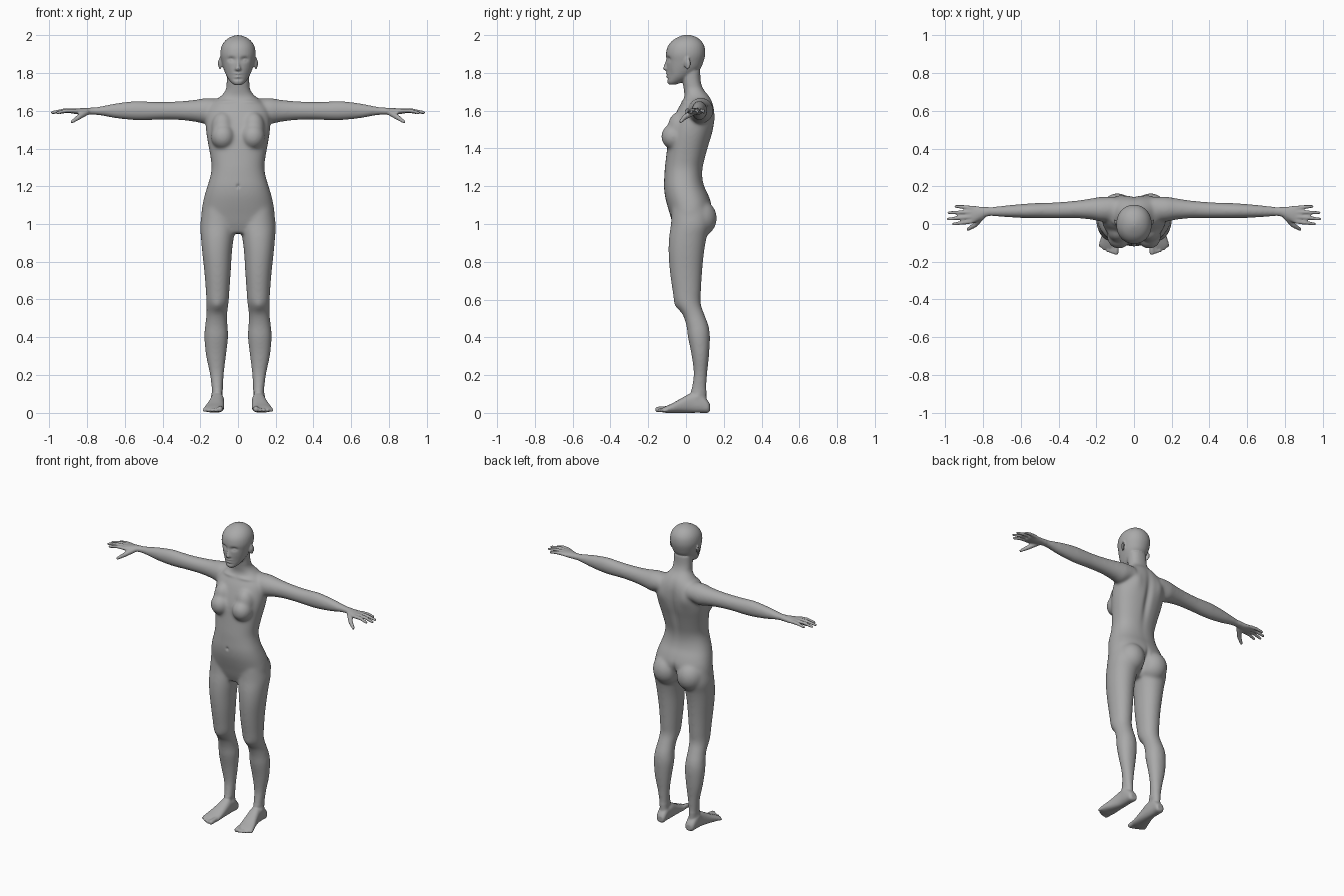
import bpy, bmesh, math
from mathutils import Matrix, Vector

bm = bmesh.new()


def spline(rows, steps=4):
    """Catmull-Rom through the section rows."""
    out = []
    for i in range(len(rows) - 1):
        p = [rows[max(0, min(len(rows) - 1, i + k))] for k in (-1, 0, 1, 2)]
        for s in range(steps):
            t = s / steps
            out.append([0.5 * (2 * b + (c - a) * t + (2 * a - 5 * b + 4 * c - d) * t * t
                               + (3 * b - a - 3 * c + d) * t ** 3) for a, b, c, d in zip(*p)])
    return out + [list(rows[-1])]


def loft(rows, axis='z', side=1, power=2.0, n=32):
    """Skin rounded sections; a row is position, then min/max on the two other axes."""
    rings = []
    for t, a0, a1, b0, b1 in spline(rows):
        ring = []
        for k in range(n):
            c, s = math.cos(2 * math.pi * k / n), math.sin(2 * math.pi * k / n)
            a = (a0 + a1) / 2 + (a1 - a0) / 2 * math.copysign(abs(c) ** (2 / power), c)
            b = (b0 + b1) / 2 + (b1 - b0) / 2 * math.copysign(abs(s) ** (2 / power), s)
            co = {'x': (t, a, b), 'y': (a, t, b), 'z': (a, b, t)}[axis]
            ring.append(bm.verts.new((co[0] * side, co[1], co[2])))
        rings.append(ring)
    for r, q in zip(rings, rings[1:]):
        for k in range(n):
            bm.faces.new((r[k], r[(k + 1) % n], q[(k + 1) % n], q[k]))
    bm.faces.new(rings[0])
    bm.faces.new(rings[-1])


def ball(c, r, side=1, turn=0.0):
    m = (Matrix.Translation((c[0] * side, c[1], c[2])) @ Matrix.Rotation(turn * side, 4, 'Z')
         @ Matrix.Diagonal((*r, 1)))
    bmesh.ops.create_uvsphere(bm, u_segments=24, v_segments=16, radius=1, matrix=m)


def digit(points, radii, side):
    """Finger or toe: tapered segments with round joints."""
    pts = [Vector((p[0] * side, p[1], p[2])) for p in points]
    for p, r in zip(pts, radii):
        bmesh.ops.create_uvsphere(bm, u_segments=12, v_segments=8, radius=r,
                                  matrix=Matrix.Translation(p))
    for p, q, r, s in zip(pts, pts[1:], radii, radii[1:]):
        d = q - p
        m = Matrix.Translation((p + q) / 2) @ d.to_track_quat('Z', 'Y').to_matrix().to_4x4()
        bmesh.ops.create_cone(bm, cap_ends=True, segments=12, radius1=r, radius2=s,
                              depth=d.length, matrix=m)


# Torso and neck: height, half width, front, back
torso = [(.95, .09, -.05, .05), (1.0, .18, -.07, .10), (1.05, .194, -.085, .125),
         (1.1, .189, -.10, .135), (1.15, .178, -.112, .12), (1.2, .163, -.117, .097),
         (1.25, .148, -.115, .087), (1.3, .14, -.112, .09), (1.36, .147, -.105, .105),
         (1.42, .158, -.098, .122), (1.48, .168, -.09, .14), (1.54, .172, -.072, .15),
         (1.6, .165, -.048, .15), (1.64, .14, -.025, .142), (1.675, .095, -.008, .125),
         (1.71, .066, -.012, .095), (1.75, .06, -.018, .079), (1.81, .06, -.03, .075)]
loft([(z, -w, w, f, b) for z, w, f, b in torso], power=2.3)

# Head
head = [(1.737, .018, -.09, -.06), (1.75, .036, -.099, -.02), (1.78, .058, -.099, .03),
        (1.82, .076, -.102, .075), (1.86, .087, -.103, .093), (1.9, .094, -.106, .102),
        (1.94, .088, -.097, .098), (1.97, .07, -.073, .08), (1.99, .043, -.04, .053),
        (2.001, .012, -.01, .02)]
loft([(z, -w, w, f, b) for z, w, f, b in head], power=2.1)
# Nose
loft([(1.812, -.012, .012, -.112, -.08), (1.822, -.018, .018, -.122, -.08),
      (1.835, -.012, .012, -.119, -.08), (1.86, -.008, .008, -.109, -.08),
      (1.885, -.007, .007, -.105, -.08)], n=16)

arm = [(.10, .02, .14, 1.56, 1.665), (.17, .012, .145, 1.532, 1.668),
       (.22, .022, .137, 1.54, 1.66), (.3, .03, .125, 1.55, 1.652),
       (.4, .03, .116, 1.553, 1.648), (.48, .03, .113, 1.55, 1.65),
       (.55, .03, .11, 1.55, 1.652), (.65, .034, .102, 1.56, 1.64),
       (.73, .039, .094, 1.575, 1.624), (.78, .04, .09, 1.579, 1.617),
       (.82, .02, .093, 1.578, 1.615), (.86, .001, .098, 1.583, 1.612),
       (.89, .006, .096, 1.587, 1.608)]
leg = [(.04, .075, .135, .035, .11), (.1, .08, .137, .025, .108), (.2, .075, .149, .04, .112),
       (.3, .063, .17, .03, .122), (.4, .052, .179, .01, .127), (.46, .055, .175, .002, .12),
       (.52, .057, .168, -.018, .098), (.58, .05, .168, -.058, .078), (.65, .045, .171, -.072, .08),
       (.75, .038, .179, -.086, .086), (.85, .032, .19, -.093, .096), (.93, .022, .197, -.09, .11),
       (1.0, .012, .2, -.08, .13), (1.08, .03, .188, -.075, .12)]
foot = [(.127, .085, .125, .01, .045), (.115, .077, .138, 0, .065), (.08, .075, .143, 0, .1),
        (.03, .073, .146, 0, .105), (-.02, .073, .158, 0, .08), (-.07, .074, .175, 0, .052),
        (-.105, .077, .183, 0, .036), (-.125, .085, .178, .003, .026)]
fingers = [((.865, .012, 1.6), (.91, .006, 1.601), (.958, .0, 1.59)),
           ((.865, .037, 1.602), (.92, .033, 1.603), (.986, .026, 1.591)),
           ((.865, .062, 1.601), (.92, .062, 1.602), (.982, .06, 1.591)),
           ((.86, .086, 1.599), (.9, .09, 1.599), (.945, .093, 1.591))]

for s in (1, -1):
    loft(arm, 'x', s)
    loft(leg, 'z', s, 2.1)
    loft(foot, 'y', s, 2.4)
    # Breast, buttock and shoulder cap
    ball((.08, -.065, 1.463), (.064, .067, .068), s)
    ball((.082, -.035, 1.51), (.06, .062, .085), s)
    ball((.088, .068, 1.03), (.09, .096, .1), s)
    ball((.165, .078, 1.605), (.07, .066, .058), s)
    # Ear
    ball((.096, .008, 1.85), (.006, .02, .033), s, -.45)
    # Fingers and thumb
    for f in fingers:
        digit(f, (.0115, .0108, .0085), s)
    digit(((.805, .04, 1.592), (.845, -.006, 1.566), (.88, -.028, 1.542)), (.017, .014, .0095), s)
    # Toes
    for k in range(5):
        x, y = .094 + .0205 * k, -.15 + .0022 * k * k
        r = .0155 if k == 0 else .0112 - .0004 * k
        digit(((x, -.10, r + .006), (x + .002, y, r + .002)), (r, r), s)

bmesh.ops.recalc_face_normals(bm, faces=bm.faces)
raw = bpy.data.meshes.new("body")
bm.to_mesh(raw)
bm.free()
body = bpy.data.objects.new("body", raw)
bpy.context.collection.objects.link(body)

# Fuse all parts into one skin
mod = body.modifiers.new("fuse", 'REMESH')
mod.mode = 'VOXEL'
mod.voxel_size = .0055
dg = bpy.context.evaluated_depsgraph_get()
skin = bpy.data.meshes.new_from_object(body.evaluated_get(dg))
body.modifiers.clear()
body.data = skin

bm = bmesh.new()
bm.from_mesh(skin)


def soften(test, times):
    vs = [v for v in bm.verts if test(v.co)]
    for _ in range(times):
        bmesh.ops.smooth_vert(bm, verts=vs, factor=.5, use_axis_x=True, use_axis_y=True, use_axis_z=True)


soften(lambda c: .12 < c.z < 1.73 and abs(c.x) < .77, 22)
soften(lambda c: True, 3)

# Sculpted details: centre, radii, push (mirrored in x)
details = [
    ((.036, -.10, 1.873), (.019, .04, .012), (0, .013, 0)),     # eye socket
    ((.036, -.09, 1.870), (.010, .03, .006), (0, -.007, 0)),    # eyelid
    ((.055, -.09, 1.79), (.02, .04, .03), (-.003, .006, 0)),    # cheek hollow
    ((0, -.10, 1.797), (.020, .03, .006), (0, -.007, 0)),       # upper lip
    ((0, -.10, 1.780), (.018, .03, .005), (0, -.007, 0)),       # lower lip
    ((0, -.10, 1.767), (.025, .03, .005), (0, .004, 0)),        # chin crease
    ((.104, -.002, 1.853), (.008, .008, .014), (-.006, 0, 0)),  # ear hollow
    ((0, -.117, 1.2), (.008, .03, .010), (0, .008, 0)),         # navel
    ((0, .14, 1.45), (.022, .06, .16), (0, -.014, 0)),          # spine
    ((0, .15, 1.0), (.014, .08, .07), (0, -.03, 0)),            # buttock cleft
    ((.095, .15, 1.56), (.04, .05, .06), (0, .010, 0)),         # shoulder blade
    ((.08, -.02, 1.648), (.06, .04, .010), (0, -.006, .002)),   # collarbone
    ((.11, -.05, .565), (.026, .04, .03), (0, -.007, 0)),       # kneecap
    ((.14, .06, .09), (.015, .02, .016), (.005, 0, 0)),         # outer ankle
    ((.077, .06, .10), (.015, .02, .016), (-.005, 0, 0)),       # inner ankle
]
moves = [(Vector(c), r, Vector(p)) for c, r, p in details]
for v in bm.verts:
    q = Vector((abs(v.co.x), v.co.y, v.co.z))
    for c, r, p in moves:
        d = sum(((q[i] - c[i]) / r[i]) ** 2 for i in range(3))
        if d < 6:
            w = p * math.exp(-d)
            v.co += Vector((math.copysign(w.x, v.co.x), w.y, w.z))
low = min(v.co.z for v in bm.verts)
for v in bm.verts:
    v.co.z -= low
for f in bm.faces:
    f.smooth = True
bm.to_mesh(skin)
bm.free()

grey = bpy.data.materials.new("plain grey")
grey.diffuse_color = (.4, .4, .4, 1)
skin.materials.clear()
skin.materials.append(grey)
